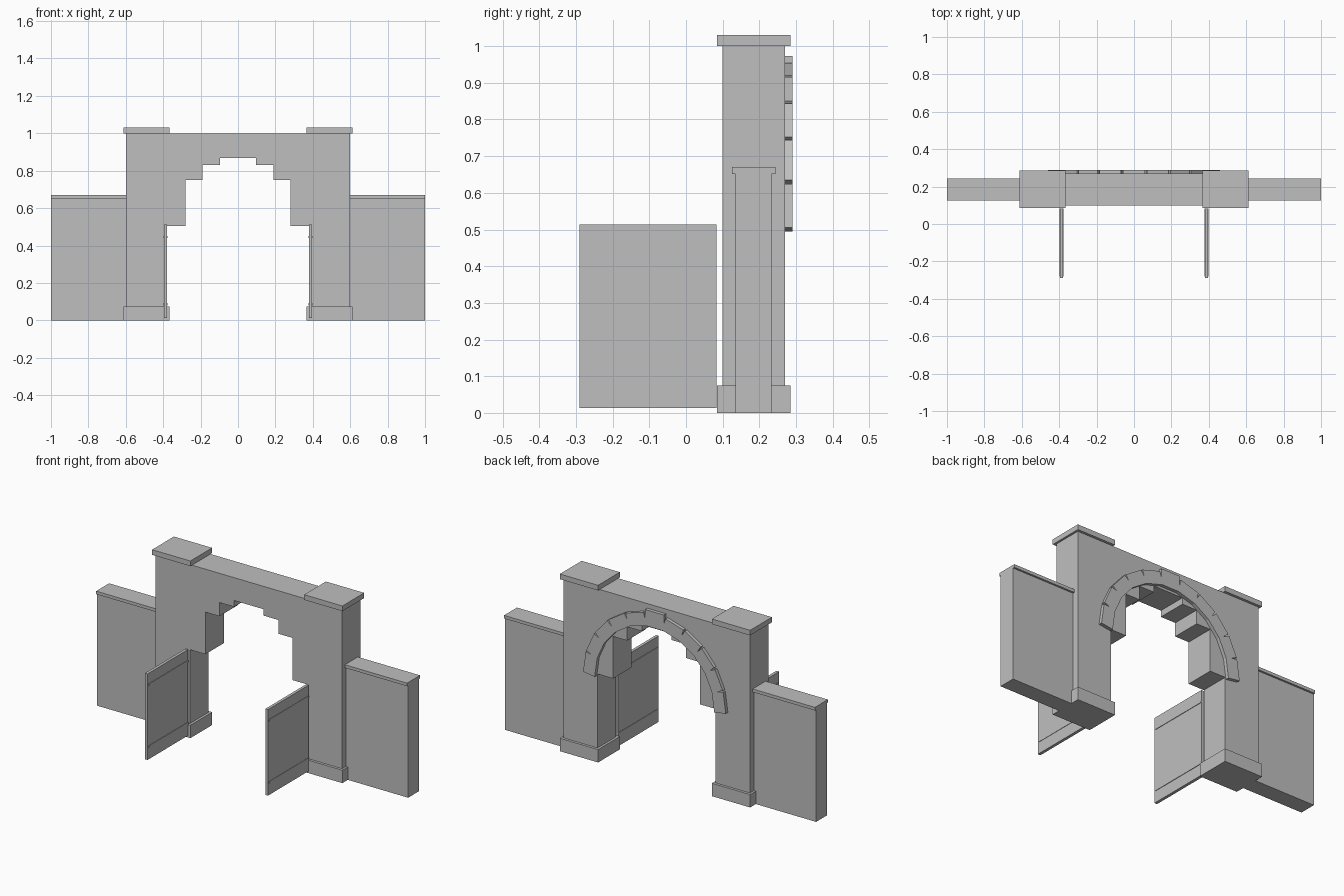
import bpy, bmesh, math
from mathutils import Matrix

if "Cube" in bpy.data.objects:
    bpy.data.objects.remove(bpy.data.objects["Cube"])

stone = bpy.data.materials.new("grey_stone")
stone.diffuse_color = (0.52, 0.52, 0.52, 1)
stone.use_nodes = True
stone.node_tree.nodes["Principled BSDF"].inputs["Base Color"].default_value = stone.diffuse_color


def finish(name, bm):
    bmesh.ops.recalc_face_normals(bm, faces=bm.faces[:])
    me = bpy.data.meshes.new(name)
    bm.to_mesh(me)
    bm.free()
    me.materials.append(stone)
    ob = bpy.data.objects.new(name, me)
    bpy.context.collection.objects.link(ob)
    return ob


def box(name, x, y, z):
    """Box from (min, max) pairs."""
    bm = bmesh.new()
    bmesh.ops.create_cube(bm, size=1)
    for v in bm.verts:
        v.co = [r[0] if c < 0 else r[1] for c, r in zip(v.co, (x, y, z))]
    return finish(name, bm)


def pair(name, x, y, z):
    """Left and right copies of a box given on the +x side."""
    box(name + "_right", x, y, z)
    box(name + "_left", (-x[1], -x[0]), y, z)


# gateway body: stepped opening profile extruded through the wall
half = [(0.6, 1.0), (0.6, 0.0), (0.38, 0.0), (0.38, 0.505), (0.28, 0.505),
        (0.28, 0.75), (0.19, 0.75), (0.19, 0.83), (0.095, 0.83), (0.095, 0.867)]
outline = half + [(-x, z) for x, z in reversed(half)]
bm = bmesh.new()
face = bm.faces.new([bm.verts.new((x, 0.10, z)) for x, z in outline])
ext = bmesh.ops.extrude_face_region(bm, geom=[face])
for v in ext["geom"]:
    if isinstance(v, bmesh.types.BMVert):
        v.co.y = 0.27
finish("gateway_body", bm)

# pillar bases and caps
pair("pillar_base", (0.366, 0.612), (0.085, 0.285), (0.0, 0.075))
pair("pillar_cap", (0.366, 0.612), (0.085, 0.285), (1.0, 1.03))

# side walls with overhanging coping
pair("side_wall", (0.6, 1.0), (0.135, 0.233), (0.0, 0.655))
pair("wall_coping", (0.6, 1.0), (0.125, 0.244), (0.652, 0.67))

# open gate leaves with thin straps on both faces
pair("gate_leaf", (0.379, 0.396), (-0.29, 0.083), (0.013, 0.513))
for label, z in (("lower", 0.08), ("upper", 0.44)):
    pair("gate_strap_" + label, (0.376, 0.398), (-0.28, 0.083), (z, z + 0.012))

# arch stones on the back face: straight blocks set round a half circle
count, r_in, r_out = 11, 0.38, 0.455
step = math.pi / count
width = (r_in + r_out) * math.tan(step / 2)
for i in range(count):
    key = i == count // 2
    top = 0.473 if key else r_out
    a = (i + 0.5) * step
    ob = box("keystone" if key else f"arch_stone_{i + 1}",
             (r_in, top), (0.265, 0.29), (-width / 2, width / 2))
    ob.data.transform(Matrix.Translation((0, 0, 0.5)) @ Matrix.Rotation(-a, 4, 'Y'))
